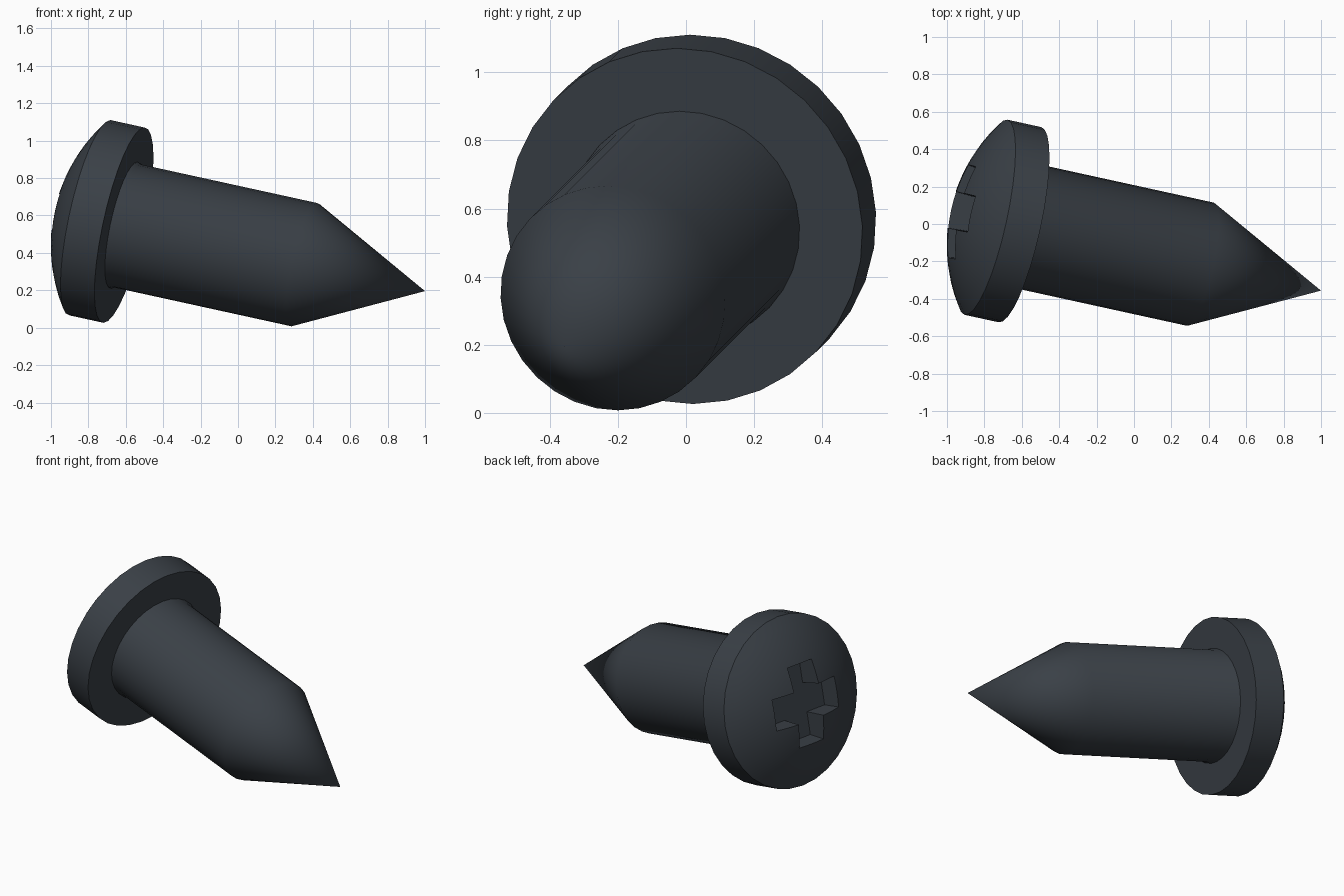
import bpy, bmesh, math
from mathutils import Matrix, Vector

cube = bpy.data.objects.get("Cube")
if cube:
    bpy.data.objects.remove(cube, do_unlink=True)

# One dark steel colour for the whole screw
steel = bpy.data.materials.new("dark_steel")
steel.use_nodes = True
color = (0.042, 0.051, 0.062, 1)
steel.diffuse_color = color
steel.node_tree.nodes["Principled BSDF"].inputs["Base Color"].default_value = color

# Tilted frame: local z runs along the screw towards its tip
axis = Vector((1, -0.219, -0.219)).normalized()
up = Vector((0, 0, 1))
up = (up - axis * up.dot(axis)).normalized()
side = axis.cross(up)
frame = Matrix((up, side, axis)).transposed().to_4x4()
frame.translation = (0.355, -0.215, 0.337)

SIDES = 32
HEAD_R, SHAFT_R = 0.534, 0.337
HEAD_FRONT, HEAD_RIM, DOME_H = -1.01, -1.2, 0.178
TIP = 0.675


def make_object(name, bm):
    bmesh.ops.recalc_face_normals(bm, faces=bm.faces)
    mesh = bpy.data.meshes.new(name)
    bm.to_mesh(mesh)
    bm.free()
    mesh.materials.append(steel)
    obj = bpy.data.objects.new(name, mesh)
    obj.matrix_world = frame
    bpy.context.collection.objects.link(obj)
    return obj


def lathe(name, profile):
    """Revolve (radius, height) points around local z; ends lie on the axis."""
    bm = bmesh.new()
    verts = [bm.verts.new((r, 0, h)) for r, h in profile]
    edges = [bm.edges.new(pair) for pair in zip(verts, verts[1:])]
    bmesh.ops.spin(bm, geom=verts + edges, cent=(0, 0, 0), axis=(0, 0, 1),
                   angle=math.tau, steps=SIDES, use_duplicate=False)
    bmesh.ops.remove_doubles(bm, verts=bm.verts, dist=0.0005)
    return make_object(name, bm)


def select_only(obj):
    bpy.ops.object.select_all(action='DESELECT')
    obj.select_set(True)
    bpy.context.view_layer.objects.active = obj


# Domed head: spherical cap, straight rim, flat underside
ball_r = (HEAD_R ** 2 + DOME_H ** 2) / (2 * DOME_H)
cap_angle = math.asin(HEAD_R / ball_r)
center = HEAD_RIM - DOME_H + ball_r
dome = [(ball_r * math.sin(cap_angle * i / 8),
         center - ball_r * math.cos(cap_angle * i / 8)) for i in range(9)]
head = lathe("head", dome + [(HEAD_R, HEAD_FRONT), (0, HEAD_FRONT)])

# Shaft with a small collar at the head and a conical point
shaft = lathe("shaft_and_point", [
    (0, HEAD_FRONT - 0.02), (SHAFT_R + 0.008, HEAD_FRONT - 0.02),
    (SHAFT_R + 0.008, HEAD_FRONT + 0.005), (SHAFT_R, HEAD_FRONT + 0.02),
    (SHAFT_R, 0), (0, TIP)])

# Cross-shaped driver recess, narrowing a little towards its floor
ARM, HALF = 0.257, 0.1
outline = []
for quarter in range(4):
    turn = Matrix.Rotation(quarter * math.pi / 2, 3, 'Z')
    outline += [turn @ Vector(p) for p in
                ((ARM, -HALF, 0), (ARM, HALF, 0), (HALF, HALF, 0))]
bm = bmesh.new()
apex = HEAD_RIM - DOME_H
rings = [[bm.verts.new((p.x * s, p.y * s, h)) for p in outline]
         for s, h in ((1.04, apex - 0.05), (0.92, apex + 0.15))]
for ring in rings:
    bm.faces.new(ring)
for i in range(len(outline)):
    j = (i + 1) % len(outline)
    bm.faces.new((rings[0][i], rings[0][j], rings[1][j], rings[1][i]))
cutter = make_object("recess_cutter", bm)
cutter.hide_render = True

cut = head.modifiers.new("driver_recess", 'BOOLEAN')
cut.operation = 'DIFFERENCE'
cut.solver = 'EXACT'
cut.object = cutter
select_only(head)
bpy.ops.object.modifier_apply(modifier=cut.name)
bpy.data.objects.remove(cutter, do_unlink=True)

# Smooth round surfaces, crisp rims
for obj in (head, shaft):
    select_only(obj)
    bpy.ops.object.shade_smooth_by_angle(angle=math.radians(30))
